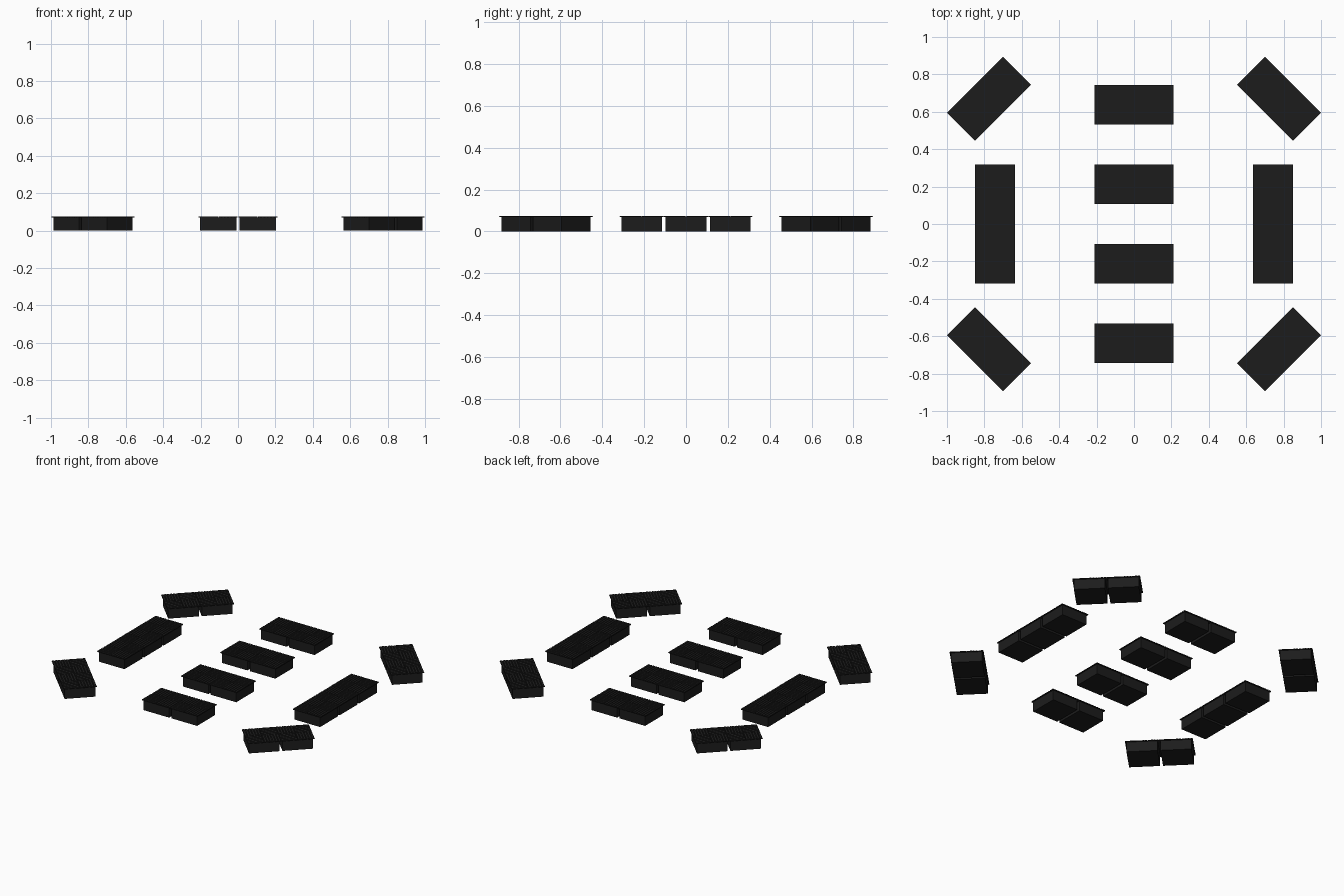
import bpy, bmesh
from math import radians
from mathutils import Matrix, Vector

if "Cube" in bpy.data.objects:
    bpy.data.objects.remove(bpy.data.objects["Cube"])

P = 0.212        # tile pitch
BODY = 0.194     # foot block width
Z_BODY, Z_PLATE, Z_TOP = 0.069, 0.0705, 0.0745
SLATS = 6        # slats per quarter tile

black = bpy.data.materials.new("black_rubber")
black.diffuse_color = (0.012, 0.012, 0.012, 1)
black.use_nodes = True
black.node_tree.nodes["Principled BSDF"].inputs["Base Color"].default_value = black.diffuse_color


def box(bm, cx, cy, sx, sy, z0, z1):
    m = Matrix.Translation((cx, cy, (z0 + z1) / 2)) @ Matrix.Diagonal((sx, sy, z1 - z0, 1))
    bmesh.ops.create_cube(bm, size=1, matrix=m)


def finish(bm, name):
    me = bpy.data.meshes.new(name)
    bm.to_mesh(me)
    bm.free()
    me.materials.append(black)
    return me


def foot_mesh(n):
    # separate square blocks under each tile
    bm = bmesh.new()
    for i in range(n):
        box(bm, (i - (n - 1) / 2) * P, 0, BODY, BODY, 0, Z_BODY)
    return finish(bm, f"foot_blocks_{n}")


def deck_mesh(n):
    # thin backing sheet with basket-weave slats on top
    bm = bmesh.new()
    q = P / 2
    step = q / SLATS
    for i in range(n):
        cx = (i - (n - 1) / 2) * P
        box(bm, cx, 0, P, P, Z_BODY, Z_PLATE)
        for a in (-1, 1):
            for b in (-1, 1):
                qx, qy = cx + a * q / 2, b * q / 2
                for k in range(SLATS):
                    o = (k - (SLATS - 1) / 2) * step
                    if a * b < 0:
                        box(bm, qx + o, qy, step * 0.72, q * 0.97, Z_PLATE, Z_TOP)
                    else:
                        box(bm, qx, qy + o, q * 0.97, step * 0.72, Z_PLATE, Z_TOP)
    return finish(bm, f"slatted_deck_{n}")


feet = {n: foot_mesh(n) for n in (2, 3)}
decks = {n: deck_mesh(n) for n in (2, 3)}


def pad(name, n, x, y, deg):
    for part, meshes in (("feet", feet), ("deck", decks)):
        ob = bpy.data.objects.new(f"{name}_{part}", meshes[n])
        ob.location = (x, y, 0)
        ob.rotation_euler.z = radians(deg)
        bpy.context.collection.objects.link(ob)


# centre row of double pads
for i, y in enumerate((-0.637, -0.212, 0.212, 0.637)):
    pad(f"centre_pad_{i + 1}", 2, 0, y, 0)

# triple side pads and angled corner pads
for sx, side in ((-1, "left"), (1, "right")):
    pad(f"{side}_long_pad", 3, sx * 0.743, 0, 90)
    for sy, end in ((-1, "front"), (1, "back")):
        pad(f"{end}_{side}_corner_pad", 2, sx * 0.775, sy * 0.669, -45 * sx * sy)
